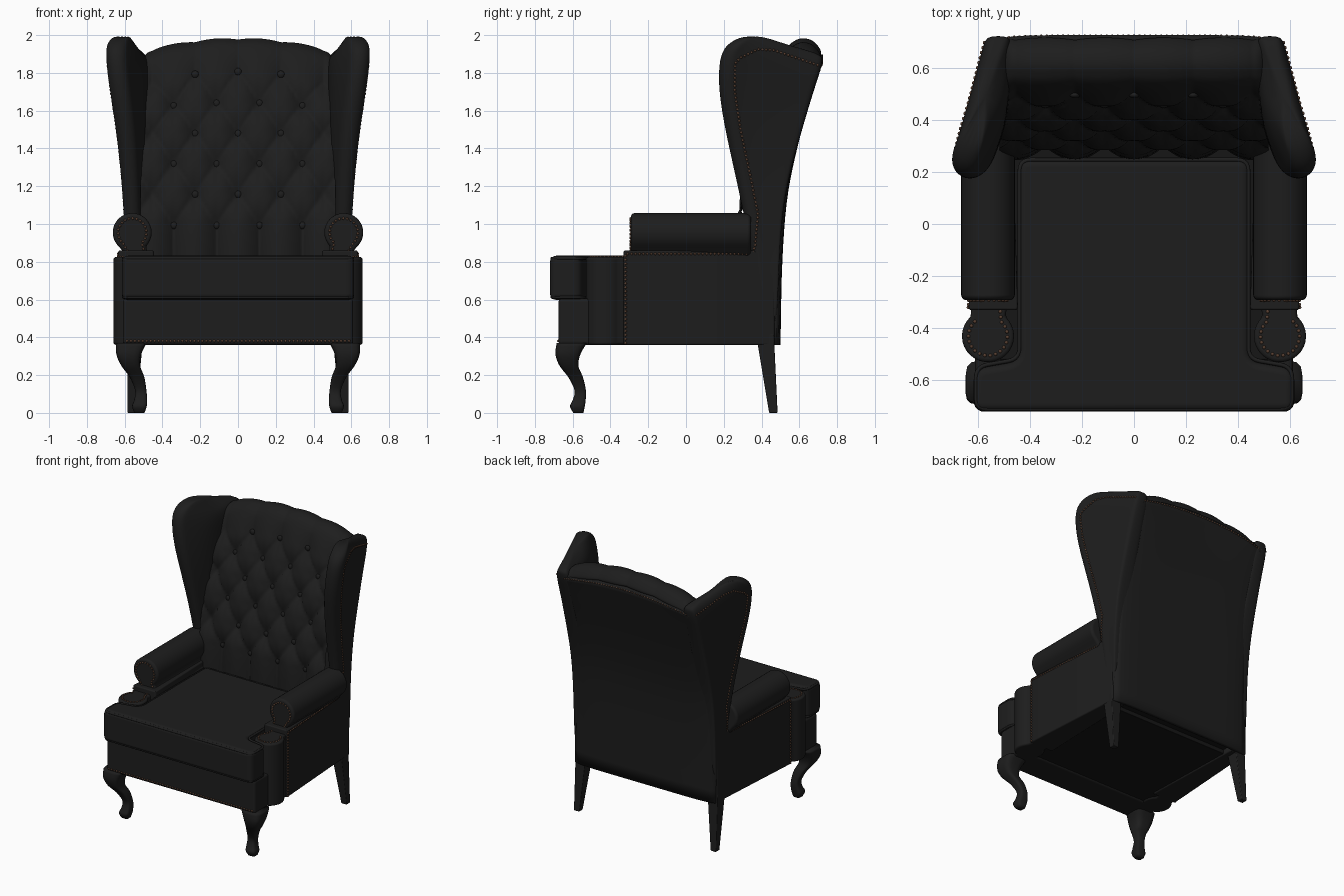
import bpy, bmesh, math
from mathutils import Vector
from mathutils.bvhtree import BVHTree

cube = bpy.data.objects.get("Cube")
if cube:
    bpy.data.objects.remove(cube)


def material(name, rgb):
    m = bpy.data.materials.new(name)
    m.use_nodes = True
    m.diffuse_color = (*rgb, 1)
    bsdf = m.node_tree.nodes["Principled BSDF"]
    bsdf.inputs["Base Color"].default_value = (*rgb, 1)
    bsdf.inputs["Roughness"].default_value = 0.6
    return m


LEATHER = material("black leather", (0.0125, 0.0125, 0.0125))
WOOD = material("dark wood", (0.0125, 0.0125, 0.0125))
LINING = material("underside cloth", (0.008, 0.008, 0.008))
BRASS = material("aged brass", (0.1, 0.052, 0.032))


def make(name, verts, faces, mat=LEATHER, mirror=False, bevel=0, subsurf=0):
    me = bpy.data.meshes.new(name)
    me.from_pydata([tuple(v) for v in verts], [], faces)
    bm = bmesh.new()
    bm.from_mesh(me)
    bmesh.ops.recalc_face_normals(bm, faces=bm.faces)
    bm.to_mesh(me)
    bm.free()
    me.shade_smooth()
    me.materials.append(mat)
    ob = bpy.data.objects.new(name, me)
    bpy.context.collection.objects.link(ob)
    if mirror:
        ob.modifiers.new("Mirror", 'MIRROR')
    if bevel:
        b = ob.modifiers.new("Bevel", 'BEVEL')
        b.width, b.segments, b.harden_normals = bevel, 4, True
        b.angle_limit = math.radians(40)
    if subsurf:
        s = ob.modifiers.new("Smooth", 'SUBSURF')
        s.levels = s.render_levels = subsurf
    return ob


def loft(name, rings, **kw):
    n = len(rings[0])
    faces = [(i * n + j, i * n + (j + 1) % n, (i + 1) * n + (j + 1) % n, (i + 1) * n + j)
             for i in range(len(rings) - 1) for j in range(n)]
    faces += [tuple(range(n)), tuple(range((len(rings) - 1) * n, len(rings) * n))]
    return make(name, [v for r in rings for v in r], faces, **kw)


def prism(name, outline, lo, hi, axis='z', **kw):
    place = (lambda p, h: (p[0], p[1], h)) if axis == 'z' else (lambda p, h: (p[0], h, p[1]))
    return loft(name, [[place(p, h) for p in outline] for h in (lo, hi)], **kw)


def box(name, x, y, z, **kw):
    return prism(name, [(x[0], y[0]), (x[1], y[0]), (x[1], y[1]), (x[0], y[1])], *z, **kw)


def sheet(name, f, nu, nv, **kw):
    verts = [f(i / nu, j / nv) for i in range(nu + 1) for j in range(nv + 1)]
    w = nv + 1
    faces = [(i * w + j, i * w + j + 1, (i + 1) * w + j + 1, (i + 1) * w + j)
             for i in range(nu) for j in range(nv)]
    return make(name, verts, faces, **kw)


def spline(pts, t):
    """Smooth curve through pts, t from 0 to 1."""
    pts = [Vector(p) for p in pts]
    pts = [2 * pts[0] - pts[1]] + pts + [2 * pts[-1] - pts[-2]]
    s = t * (len(pts) - 3)
    i = min(int(s), len(pts) - 4)
    u = s - i
    a, b, c, d = pts[i:i + 4]
    return 0.5 * (2 * b + (c - a) * u + (2 * a - 5 * b + 4 * c - d) * u ** 2 + (3 * b - a - 3 * c + d) * u ** 3)


def rounded(pts, r, n=5):
    out = []
    for i, p in enumerate(pts):
        p, a, b = Vector(p), Vector(pts[i - 1]), Vector(pts[(i + 1) % len(pts)])
        s, e = p + (a - p).normalized() * r, p + (b - p).normalized() * r
        for k in range(n + 1):
            t = k / n
            out.append((1 - t) ** 2 * s + 2 * t * (1 - t) * p + t * t * e)
    return out


def piping(name, pts, r=0.008):
    cu = bpy.data.curves.new(name, 'CURVE')
    cu.dimensions, cu.bevel_depth, cu.bevel_resolution = '3D', r, 2
    sp = cu.splines.new('POLY')
    sp.points.add(len(pts) - 1)
    for q, p in zip(sp.points, pts):
        q.co = (*p, 1)
    sp.use_cyclic_u = True
    cu.materials.append(LEATHER)
    bpy.context.collection.objects.link(bpy.data.objects.new(name, cu))


def nails(name, pts, target=None, gap=0.021):
    pts = [Vector(p) for p in pts]
    tree = BVHTree.FromObject(target, bpy.context.evaluated_depsgraph_get()) if target else None
    bm = bmesh.new()
    left = 0
    for a, b in zip(pts, pts[1:]):
        length = (b - a).length
        while left < length:
            p = a.lerp(b, left / length)
            if tree:
                p = tree.find_nearest(p)[0]
            ball = bmesh.ops.create_icosphere(bm, subdivisions=1, radius=0.0078)
            bmesh.ops.translate(bm, verts=ball["verts"], vec=p)
            left += gap
        left -= length
    ob = make(name, [], [], BRASS, True)
    bm.to_mesh(ob.data)
    bm.free()
    ob.data.shade_smooth()


def keyhole(cx, cv, r, sign, neck, end):
    arc = [(cx + r * math.cos(math.radians(a)), cv + sign * r * math.sin(math.radians(a)))
           for a in range(-48, 229, 12)]
    return arc + [(neck[0], end), (neck[1], end)]


# Seat base, front rail and underside
box("seat_base", (-0.57, 0.57), (-0.52, 0.47), (0.4, 0.61), mat=LINING, bevel=0.005)
box("underside_panel", (-0.5, 0.5), (-0.52, 0.38), (0.37, 0.43), mat=LINING, bevel=0.005)
box("front_rail", (-0.61, 0.61), (-0.675, -0.45), (0.36, 0.606), bevel=0.02)
nails("front_rail_nails", [(0, -0.675, 0.381), (0.59, -0.675, 0.381)])

# T-shaped seat cushion with piping
half = [(0.615, -0.72), (0.615, -0.555), (0.445, -0.525), (0.445, 0.25)]
tee = rounded(half + [(-x, y) for x, y in reversed(half)], 0.045)
prism("seat_cushion", tee, 0.598, 0.832, bevel=0.035)
for name, z in (("cushion_top_piping", 0.818), ("cushion_bottom_piping", 0.612)):
    piping(name, [(p.x * 0.986, p.y * 0.986, z) for p in tee])

# Side panels, scrolled posts and arms
side = rounded([(0.635, -0.33), (0.583, 0.47), (0.47, 0.46), (0.445, -0.33)], 0.012, 3)
prism("side_panel", side, 0.36, 0.86, mirror=True, bevel=0.012)
prism("arm_post", keyhole(0.56, -0.43, 0.1, -1, (0.48, 0.62), -0.27), 0.36, 0.825, mirror=True, bevel=0.015)
nails("post_nails", [(x, y, 0.825) for x, y in keyhole(0.56, -0.43, 0.075, -1, (0.52, 0.58), -0.3)[:-2]]
      + [(0.515, -0.31, 0.825)])
scroll = keyhole(0.56, 0.955, 0.103, 1, (0.45, 0.565), 0.8)
prism("arm", scroll, -0.292, 0.345, axis='y', mirror=True, bevel=0.02)
nails("arm_nails", [(0.575, -0.292, 0.84)] + [(x, -0.292, z) for x, z in
      keyhole(0.56, 0.955, 0.075, 1, (0.49, 0.58), 0.835)[:-1]])

# Wings: front z, y, x; back z, y, x; roll radius; inset
STATIONS = [
    (0.365, 0.38, 0.58, 0.365, 0.483, 0.583, 0.03, 0), (0.78, 0.37, 0.585, 0.78, 0.492, 0.583, 0.035, 0),
    (1.05, 0.315, 0.605, 1.05, 0.51, 0.583, 0.04, 0), (1.25, 0.275, 0.618, 1.25, 0.545, 0.58, 0.043, 0),
    (1.5, 0.222, 0.648, 1.5, 0.615, 0.578, 0.05, 0), (1.7, 0.192, 0.682, 1.65, 0.66, 0.575, 0.052, 0),
    (1.85, 0.194, 0.702, 1.76, 0.695, 0.575, 0.052, 0), (1.93, 0.218, 0.706, 1.82, 0.715, 0.57, 0.052, 0),
    (1.978, 0.275, 0.692, 1.87, 0.725, 0.57, 0.046, 0.005), (2.005, 0.36, 0.658, 1.905, 0.725, 0.565, 0.03, 0.024)]
rings, seam = [], []
for zf, yf, xf, zb, yb, xb, r, inset in STATIONS:
    F, B = Vector((xf, yf, zf)), Vector((xb, yb, zb))
    d = Vector((xf - xb, yf - yb, 0)).normalized()
    n = Vector((d.y, -d.x, 0))
    B, F = B + n * inset, F + n * inset
    c = F + n * r - d * r
    ring = [B, B.lerp(F, 0.05), B.lerp(F, 0.4), F - d * (r + 0.035)]
    ring += [c + r * 1.16 * (d * math.sin(a) - n * math.cos(a)) for a in [math.pi * k / 6 for k in range(7)]]
    # padded inner face, sloping down towards the back cushion
    for t, x in ((0.68, 0.5), (0.4, 0.475), (0.06, 0.47), (0, 0.47)):
        p = B.lerp(F, t)
        ring.append(Vector((x + inset, p.y, p.z - 0.05 * min(1, t * 2))))
    rings.append(ring)
    seam.append(F - d * 0.066)
wing = loft("wing", rings, mirror=True, subsurf=2)
nails("side_panel_nails", [(0.635, -0.32, 0.37), (0.635, -0.32, 0.842), (0.593, 0.33, 0.842)])
nails("wing_nails", [(0.6, 0.345, 0.85), (0.6, 0.365, 0.89)] + seam[2:7]
      + [(0.69, 0.29, 1.88), (0.66, 0.38, 1.925), (0.63, 0.46, 1.92), (0.57, 0.7, 1.84)], wing)

# Tufted inner back with a rolled top
INNER = [(0.245, 0.75), (0.26, 1.0), (0.315, 1.28), (0.38, 1.55), (0.465, 1.8), (0.53, 1.93),
         (0.58, 1.975), (0.63, 1.985), (0.68, 1.965), (0.715, 1.91), (0.67, 1.87)]
PITCH, ROW, TOP = 0.227, 0.164, 1.82


def tufted(u, v):
    x = (u - 0.5) * 1.03
    p = spline(INNER, v)
    t = (spline(INNER, min(v + 0.01, 1)) - spline(INNER, max(v - 0.01, 0))).normalized()
    roll = p.y > TOP or p.x > 0.55
    row = 0 if roll else (max(p.y, TOP - 5 * ROW) - TOP) / (2 * ROW)
    a = abs(math.sin(math.pi * (x / PITCH + row)))
    b = abs(math.sin(math.pi * (x / PITCH - row)))
    puff = 0.6 * (a * b) ** 0.35 + 0.4 * max(a, b)
    fade = min(1, max(0, (p.y - 1.72) / 0.2)) if p.x < 0.6 else 1
    dent = (1 - puff) * (0.055 - 0.045 * fade)
    rise = min(1, max(0, (p.y - 1.5) / 0.3))
    close = 0.5 * max(0, p.y - 1.86) * abs(2 * u - 1) ** 24
    arch = 0.068 * (x / 0.5) ** 2 * rise + close
    return Vector((x, p.x + t.y * dent, p.y - t.x * dent - arch))


sheet("tufted_back", tufted, 120, 130)

# Tuft buttons
for k in range(6):
    z = TOP - k * ROW
    v = min((i / 400 for i in range(240)), key=lambda s: abs(spline(INNER, s).y - z))
    for i in ([-1, 0, 1] if k % 2 == 0 else [-1.5, -0.5, 0.5, 1.5]):
        bpy.ops.mesh.primitive_uv_sphere_add(segments=14, ring_count=8, radius=0.02)
        ob = bpy.context.object
        ob.name = "tuft_button"
        ob.location = tufted(i * PITCH / 1.03 + 0.5, v) + Vector((0, -0.006, 0))
        ob.scale.y = 0.65
        ob.data.shade_smooth()
        ob.data.materials.append(LEATHER)

# Outer back panel
OUTER = [(0.485, 0.36), (0.495, 0.8), (0.523, 1.15), (0.585, 1.45), (0.655, 1.7), (0.71, 1.9)]


def outer(u, v):
    x = (u - 0.5) * (1.15 - 0.04 * v)
    p = spline(OUTER, v)
    return Vector((x, p.x - 0.02 * abs(2 * u - 1) ** 8, p.y - 0.07 * v ** 6 * (2 * u - 1) ** 2))


back = sheet("outer_back", outer, 24, 24)
solid = back.modifiers.new("Thickness", 'SOLIDIFY')
solid.thickness, solid.offset = 0.03, 0
nails("back_nails", [outer(0.5 + i / 40, 0.985) + Vector((0, 0.014, 0)) for i in range(20)])

# Cabriole front legs: z, centre x, centre y, half width
LEG = [(0.37, 0.565, -0.605, 0.08), (0.31, 0.578, -0.625, 0.066), (0.25, 0.568, -0.62, 0.05),
       (0.19, 0.535, -0.585, 0.039), (0.12, 0.515, -0.56, 0.03), (0.07, 0.515, -0.565, 0.034),
       (0.035, 0.522, -0.575, 0.039), (0, 0.522, -0.57, 0.027)]
leg_rings = []
for k in range(25):
    z, x, y, w = spline(LEG, k / 24)
    leg_rings.append([(p.x, p.y, z) for p in
                      rounded([(x - w, y - w), (x + w, y - w), (x + w, y + w), (x - w, y + w)], w * 0.6, 3)])
loft("front_leg", leg_rings, mat=WOOD, mirror=True)

# Tapered rear legs
loft("rear_leg", [[(x, y, z) for x, y in ((x0, y0), (0.585, y0), (0.585, y1), (x0, y1))]
                  for z, x0, y0, y1 in ((0, 0.54, 0.44, 0.485), (0.42, 0.5, 0.37, 0.465))],
     mat=WOOD, mirror=True, bevel=0.006)
